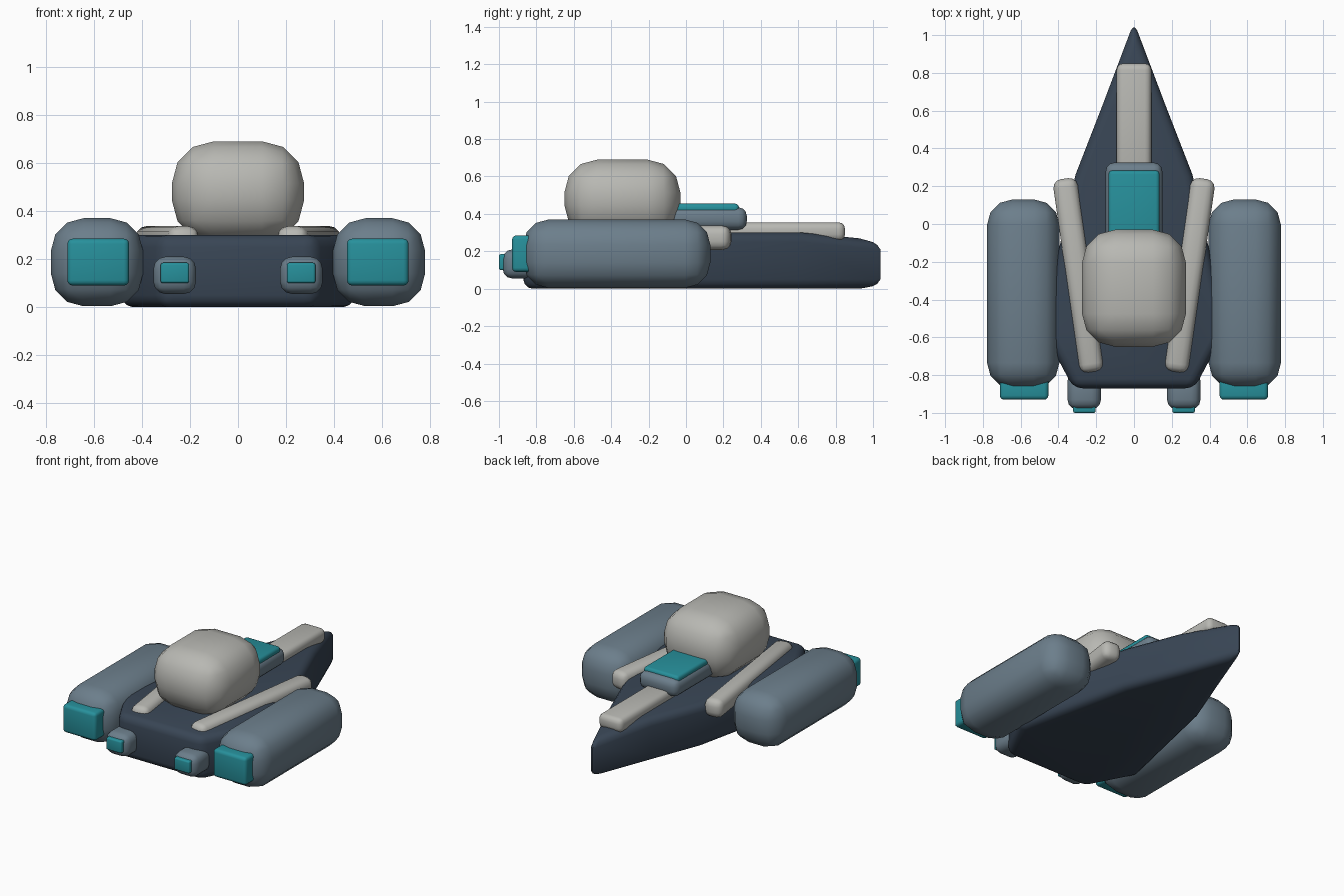
import bpy
import bmesh
from math import atan2, radians

if "Cube" in bpy.data.objects:
    bpy.data.objects.remove(bpy.data.objects["Cube"])


def material(name, rgb):
    m = bpy.data.materials.new(name)
    m.diffuse_color = (*rgb, 1)
    m.use_nodes = True
    m.node_tree.nodes["Principled BSDF"].inputs["Base Color"].default_value = m.diffuse_color
    return m


NAVY = material("navy", (0.04, 0.06, 0.09))
SLATE = material("slate", (0.15, 0.21, 0.26))
TEAL = material("teal", (0.02, 0.28, 0.33))
PALE = material("pale_grey", (0.48, 0.48, 0.45))


def finish(name, bm, mat, bevel, segments=3):
    bmesh.ops.recalc_face_normals(bm, faces=bm.faces)
    me = bpy.data.meshes.new(name)
    bm.to_mesh(me)
    bm.free()
    ob = bpy.data.objects.new(name, me)
    bpy.context.collection.objects.link(ob)
    me.materials.append(mat)
    mod = ob.modifiers.new("Bevel", "BEVEL")
    mod.width, mod.segments = bevel, segments
    mod.limit_method, mod.angle_limit = "ANGLE", radians(25)
    bpy.ops.object.select_all(action="DESELECT")
    ob.select_set(True)
    bpy.context.view_layer.objects.active = ob
    bpy.ops.object.modifier_apply(modifier=mod.name)
    bpy.ops.object.shade_smooth_by_angle(angle=radians(40))
    return ob


def box(name, lo, hi, mat, bevel, segments=3, spin=0):
    """Rounded box between two corners, turned about its own centre."""
    bm = bmesh.new()
    bmesh.ops.create_cube(bm, size=1)
    bmesh.ops.scale(bm, vec=[h - l for l, h in zip(lo, hi)], verts=bm.verts)
    ob = finish(name, bm, mat, bevel, segments)
    ob.location = [(l + h) / 2 for l, h in zip(lo, hi)]
    ob.rotation_euler.z = spin
    return ob


# Wedge hull: half outline (x, y, top z), mirrored and closed into a prism
half = [(0.17, 0.62, 0.30), (0.31, 0.26, 0.30), (0.49, -0.55, 0.30), (0.32, -0.87, 0.30)]
outline = [(0, 1.07, 0.255)] + half + [(-x, y, z) for x, y, z in reversed(half)]
bm = bmesh.new()
low = [bm.verts.new((x, y, 0)) for x, y, z in outline]
top = [bm.verts.new(p) for p in outline]
n = len(outline)
bm.faces.new(low)
bm.faces.new((top[0], top[1], top[-1]))
bm.faces.new(top[1:])
for i in range(n):
    j = (i + 1) % n
    bm.faces.new((low[i], low[j], top[j], top[i]))
finish("hull", bm, NAVY, 0.05)

# Centre line parts
box("rear_dome", (-0.275, -0.65, 0.27), (0.275, -0.03, 0.69), PALE, 0.175)
box("nose_spine", (-0.092, 0.15, 0.255), (0.092, 0.85, 0.355), PALE, 0.035)
box("cockpit_base", (-0.15, -0.2, 0.315), (0.15, 0.325, 0.435), SLATE, 0.045)
box("cockpit_glass", (-0.135, -0.2, 0.40), (0.135, 0.283, 0.455), TEAL, 0.02)

# Mirrored side parts
for side, s in (("right", 1), ("left", -1)):
    def pair(name, x0, x1, y0, y1, z0, z1, mat, bevel, spin=0):
        xs = sorted((s * x0, s * x1))
        box(f"{side}_{name}", (xs[0], y0, z0), (xs[1], y1, z1), mat, bevel, 3, s * spin)

    pair("engine_pod", 0.395, 0.778, -0.87, 0.13, 0.004, 0.37, SLATE, 0.135)
    pair("engine_glow", 0.453, 0.71, -0.93, -0.80, 0.09, 0.285, TEAL, 0.022)
    pair("small_nozzle", 0.175, 0.352, -0.98, -0.78, 0.055, 0.21, SLATE, 0.05)
    pair("small_glow", 0.203, 0.322, -1.0, -0.93, 0.10, 0.185, TEAL, 0.01)
    pair("deck_rail", 0.23, 0.36, -0.79, 0.245, 0.208, 0.337, PALE, 0.045,
         -atan2(0.14, 0.98))
